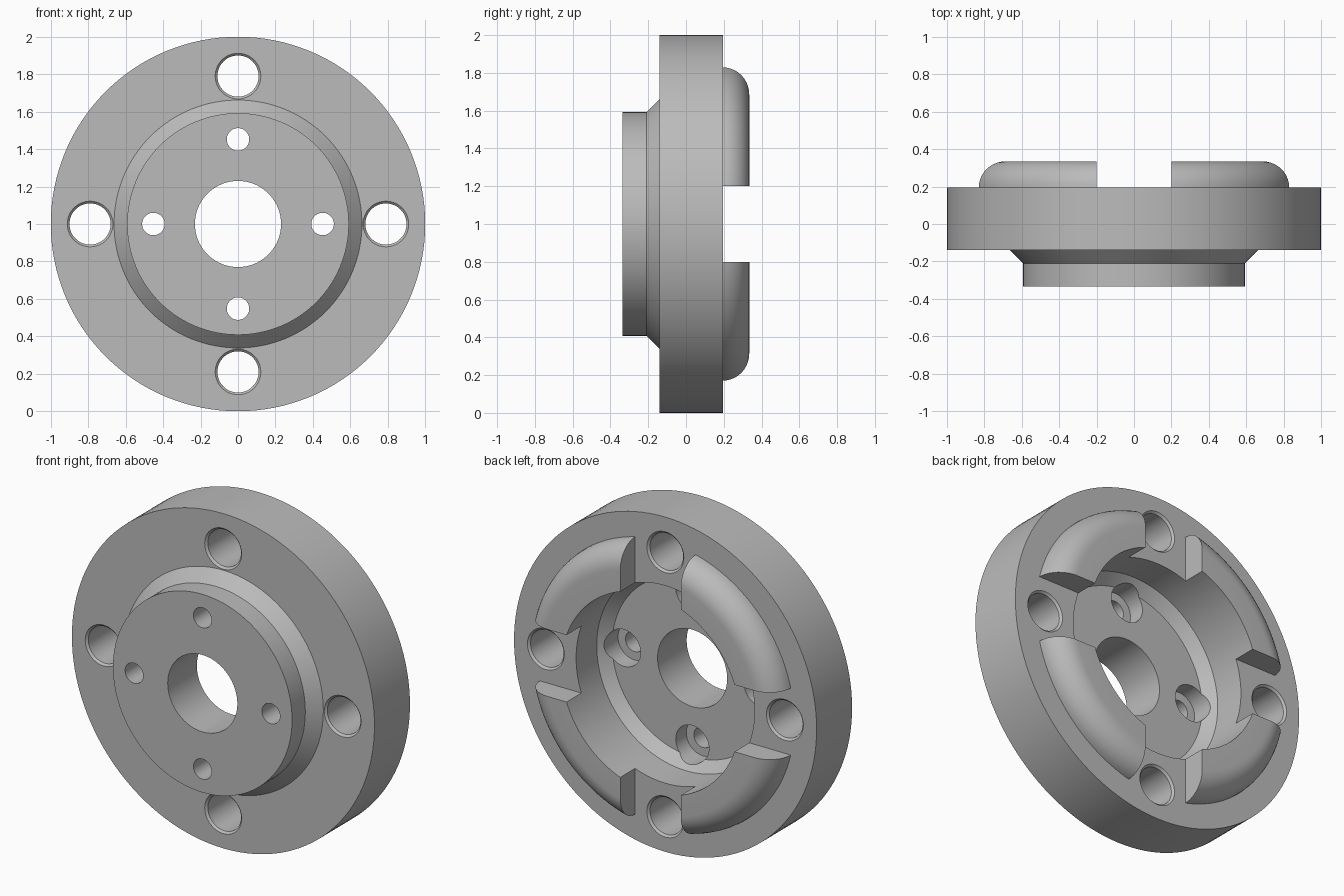
import bpy
import bmesh
import math
from mathutils import Matrix

cube = bpy.data.objects.get("Cube")
if cube:
    bpy.data.objects.remove(cube, do_unlink=True)

AXIS_Z = 1.0
BACK = 0.195      # rear face of the disc
FRONT = -0.14     # front face of the disc
FLOOR = -0.06     # floor of the rear recess

metal = bpy.data.materials.new("plain_grey")
metal.use_nodes = True
grey = (0.5, 0.5, 0.5, 1)
metal.diffuse_color = grey
metal.node_tree.nodes["Principled BSDF"].inputs["Base Color"].default_value = grey


def finish(bm, name):
    bmesh.ops.remove_doubles(bm, verts=bm.verts, dist=1e-5)
    bmesh.ops.recalc_face_normals(bm, faces=bm.faces)
    mesh = bpy.data.meshes.new(name)
    bm.to_mesh(mesh)
    bm.free()
    obj = bpy.data.objects.new(name, mesh)
    bpy.context.collection.objects.link(obj)
    return obj


def lathe(name, profile, segments, x=0, z=AXIS_Z, closed=False):
    """Revolve (radius, y) points about an axis along y."""
    bm = bmesh.new()
    verts = [bm.verts.new((r, y, 0)) for r, y in profile]
    edges = [bm.edges.new(pair) for pair in zip(verts, verts[1:])]
    if closed:
        edges.append(bm.edges.new((verts[-1], verts[0])))
    bmesh.ops.spin(bm, geom=verts + edges, cent=(0, 0, 0), axis=(0, 1, 0),
                   angle=math.tau, steps=segments, use_merge=True)
    bmesh.ops.translate(bm, verts=bm.verts, vec=(x, 0, z))
    return finish(bm, name)


def box(name, size, location):
    bm = bmesh.new()
    bmesh.ops.create_cube(bm, size=1, matrix=Matrix.Translation(location) @ Matrix.Diagonal((*size, 1)))
    return finish(bm, name)


def cut(target, cutter):
    mod = target.modifiers.new("cut", 'BOOLEAN')
    mod.operation = 'DIFFERENCE'
    mod.solver = 'EXACT'
    mod.object = cutter
    bpy.context.view_layer.objects.active = target
    bpy.ops.object.modifier_apply(modifier=mod.name)
    bpy.data.objects.remove(cutter, do_unlink=True)


# Flange body: bored centre, front boss, disc and rounded rear rim
rim_r, fillet = 0.853, 0.14
rounded = [(rim_r - fillet + fillet * math.cos(a), BACK + fillet * math.sin(a))
           for a in (math.pi / 2 * i / 10 for i in range(11))]
profile = [(0.23, -0.335), (0.592, -0.335), (0.592, -0.21), (0.662, FRONT),
           (1, FRONT), (1, BACK)] + rounded
profile += [(0.59, BACK + fillet), (0.59, 0), (0.53, FLOOR), (0.23, FLOOR)]
flange = lathe("flange", profile, 128, closed=True)

# Cross slots dividing the rear rim into four lobes
for size in ((0.4, 0.4, 3), (3, 0.4, 0.4)):
    cut(flange, box("slot_cutter", size, (0, BACK + 0.2, AXIS_Z)))

# Four bolt holes with chamfered mouths, four counterbored screw holes
e = 0.012
bolt = [(0, FRONT - e), (0.122 + e, FRONT - e), (0.11, FRONT + e),
        (0.11, BACK - e), (0.122 + e, BACK + e), (0, BACK + e)]
screw = [(0, -0.5), (0.06, -0.5), (0.06, FLOOR - 0.1), (0.11, FLOOR - 0.1),
         (0.11, 0.1), (0, 0.1)]
for i in range(4):
    c, s = round(math.cos(i * math.pi / 2)), round(math.sin(i * math.pi / 2))
    for shape, radius in ((bolt, 0.79), (screw, 0.452)):
        cut(flange, lathe("hole_cutter", shape, 48, radius * c, AXIS_Z + radius * s))

# Colour and shading
flange.data.materials.clear()
flange.data.materials.append(metal)
for obj in bpy.context.selected_objects:
    obj.select_set(False)
flange.select_set(True)
bpy.context.view_layer.objects.active = flange
bpy.ops.object.shade_smooth_by_angle(angle=math.radians(30))
